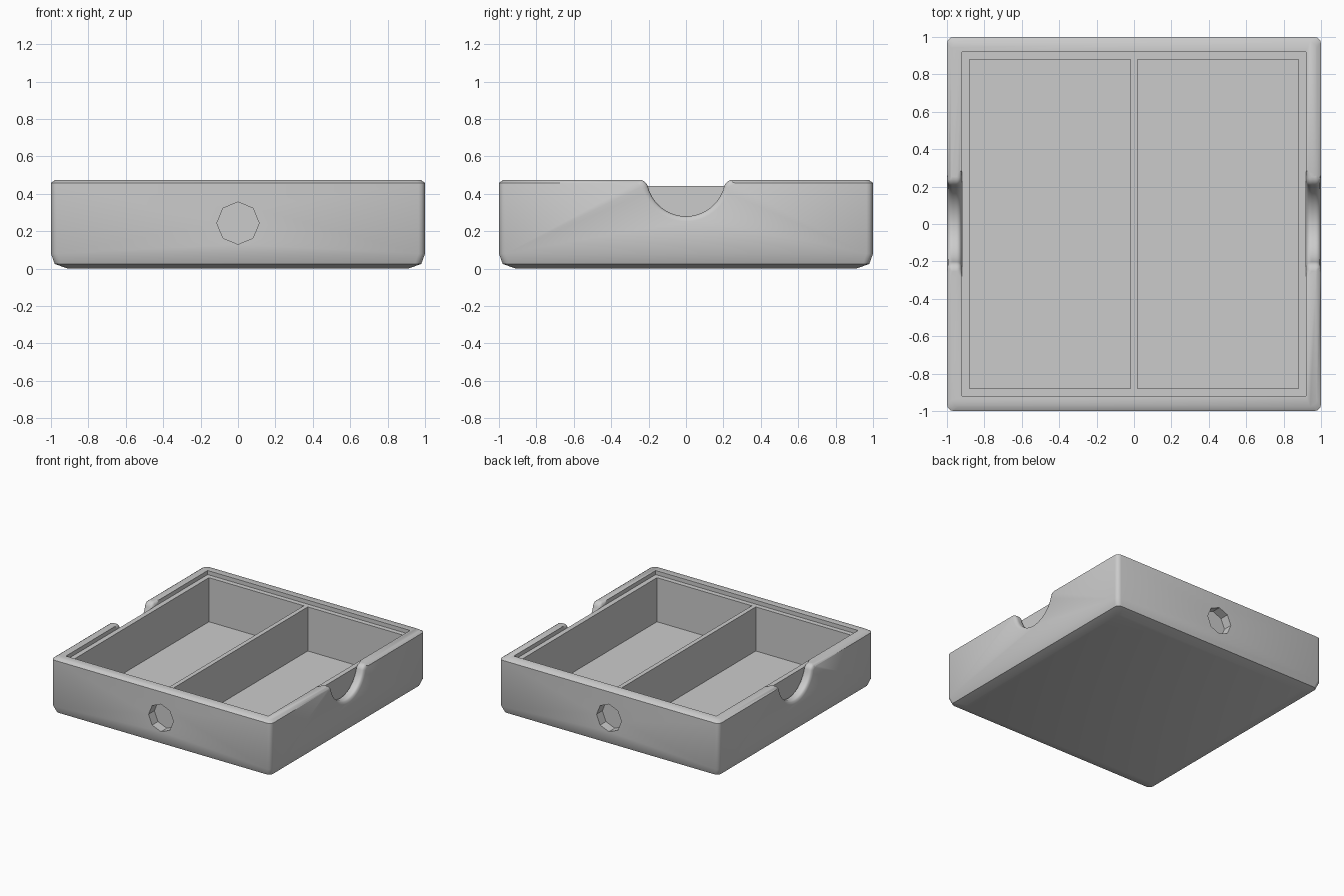
import bpy, bmesh, math
from mathutils import Matrix

if "Cube" in bpy.data.objects:
    bpy.data.objects.remove(bpy.data.objects["Cube"], do_unlink=True)

TOP = 0.475      # rim height
INNER = 0.92     # half width of the cavity in the shell

grey = bpy.data.materials.new("plain grey")
grey.use_nodes = True
grey.diffuse_color = (0.6, 0.6, 0.6, 1)
grey.node_tree.nodes["Principled BSDF"].inputs["Base Color"].default_value = grey.diffuse_color


def finish(bm, name):
    bmesh.ops.recalc_face_normals(bm, faces=bm.faces)
    mesh = bpy.data.meshes.new(name)
    bm.to_mesh(mesh)
    bm.free()
    mesh.materials.append(grey)
    obj = bpy.data.objects.new(name, mesh)
    bpy.context.collection.objects.link(obj)
    return obj


def loft(name, rings):
    """Skin closed rings of equal length and cap both ends."""
    bm = bmesh.new()
    loops = [[bm.verts.new(p) for p in ring] for ring in rings]
    n = len(loops[0])
    for a, b in zip(loops, loops[1:]):
        for i in range(n):
            j = (i + 1) % n
            bm.faces.new((a[i], a[j], b[j], b[i]))
    bm.faces.new(loops[0])
    bm.faces.new(loops[-1])
    return finish(bm, name)


def rounded_square(half, z, r=0.035, steps=3):
    ring = []
    for q in range(4):
        for s in range(steps + 1):
            a = math.pi / 2 * (q + s / steps)
            cx = (half - r) * (1 if q in (0, 3) else -1)
            cy = (half - r) * (1 if q in (0, 1) else -1)
            ring.append((cx + r * math.cos(a), cy + r * math.sin(a), z))
    return ring


def box(name, x0, x1, y, z0, z1):
    bm = bmesh.new()
    bmesh.ops.create_cube(bm, size=1, matrix=Matrix.Translation(
        ((x0 + x1) / 2, 0, (z0 + z1) / 2)) @ Matrix.Diagonal((x1 - x0, 2 * y, z1 - z0, 1)))
    return finish(bm, name)


def cut(target, cutter):
    mod = target.modifiers.new("cut", 'BOOLEAN')
    mod.operation, mod.solver, mod.object = 'DIFFERENCE', 'EXACT', cutter
    bpy.context.view_layer.objects.active = target
    bpy.ops.object.modifier_apply(modifier=mod.name)
    bpy.data.objects.remove(cutter, do_unlink=True)


def notch_section(x, d):
    """Scooped thumb notch with flared shoulders, widened by d."""
    R, f, cz = 0.21, 0.05, 0.49
    fz = TOP - f
    fy = math.sqrt((R + f) ** 2 - (cz - fz) ** 2)
    tilt = math.atan2(cz - fz, fy)
    half = []
    for i in range(13):
        a = -math.pi / 2 + (math.pi / 2 - tilt) * i / 12
        half.append(((R + d) * math.cos(a), cz + (R + d) * math.sin(a)))
    for i in range(1, 7):
        a = math.pi - tilt - (math.pi / 2 - tilt) * i / 6.3
        half.append((fy + (f - d) * math.cos(a), fz + (f - d) * math.sin(a)))
    half += [(0.285, TOP + 0.001), (0.285, 0.6)]
    left = [(-y, z) for y, z in reversed(half[1:])]
    return [(x, y, z) for y, z in left + half]


def notch(side):
    r, mid, thick = 0.028, (1 + INNER) / 2, (1 - INNER) / 2
    rings = [notch_section(side * 0.9, r)]
    for i in range(13):
        u = -1 + i / 6
        over = max(0, abs(u) * thick - (thick - r))
        rings.append(notch_section(side * (mid + u * thick), r - math.sqrt(max(0, r * r - over * over))))
    rings.append(notch_section(side * 1.05, r))
    return loft("notch_cutter", rings)


# Outer shell: soft bottom edge, upright walls, chamfered rim
shell = loft("tray_shell", [rounded_square(h, z) for h, z in (
    (0.91, 0), (0.98, 0.025), (1, 0.08), (1, TOP - 0.017), (0.977, TOP))])
cut(shell, box("cavity_cutter", -INNER, INNER, INNER, 0.04, 0.7))
for side in (-1, 1):
    cut(shell, notch(side))
    # Octagonal socket in the front and back walls
    bm = bmesh.new()
    bmesh.ops.create_cone(bm, cap_ends=True, segments=8, radius1=0.113, radius2=0.113, depth=0.2,
                          matrix=Matrix.Translation((0, side * 1.025, 0.243)) @ Matrix.Rotation(math.pi / 2, 4, 'X'))
    cut(shell, finish(bm, "socket_cutter"))

# Two-compartment insert, slightly lower than the rim
insert = box("divided_insert", -INNER, INNER, INNER, 0.04, 0.442)
for x0, x1 in ((-0.88, -0.018), (0.018, 0.88)):
    cut(insert, box("pocket_cutter", x0, x1, 0.88, 0.08, 0.7))

# Smooth only the rounded areas
bpy.ops.object.select_all(action='DESELECT')
for obj in (shell, insert):
    obj.select_set(True)
bpy.context.view_layer.objects.active = shell
bpy.ops.object.shade_smooth_by_angle(angle=math.radians(32))
